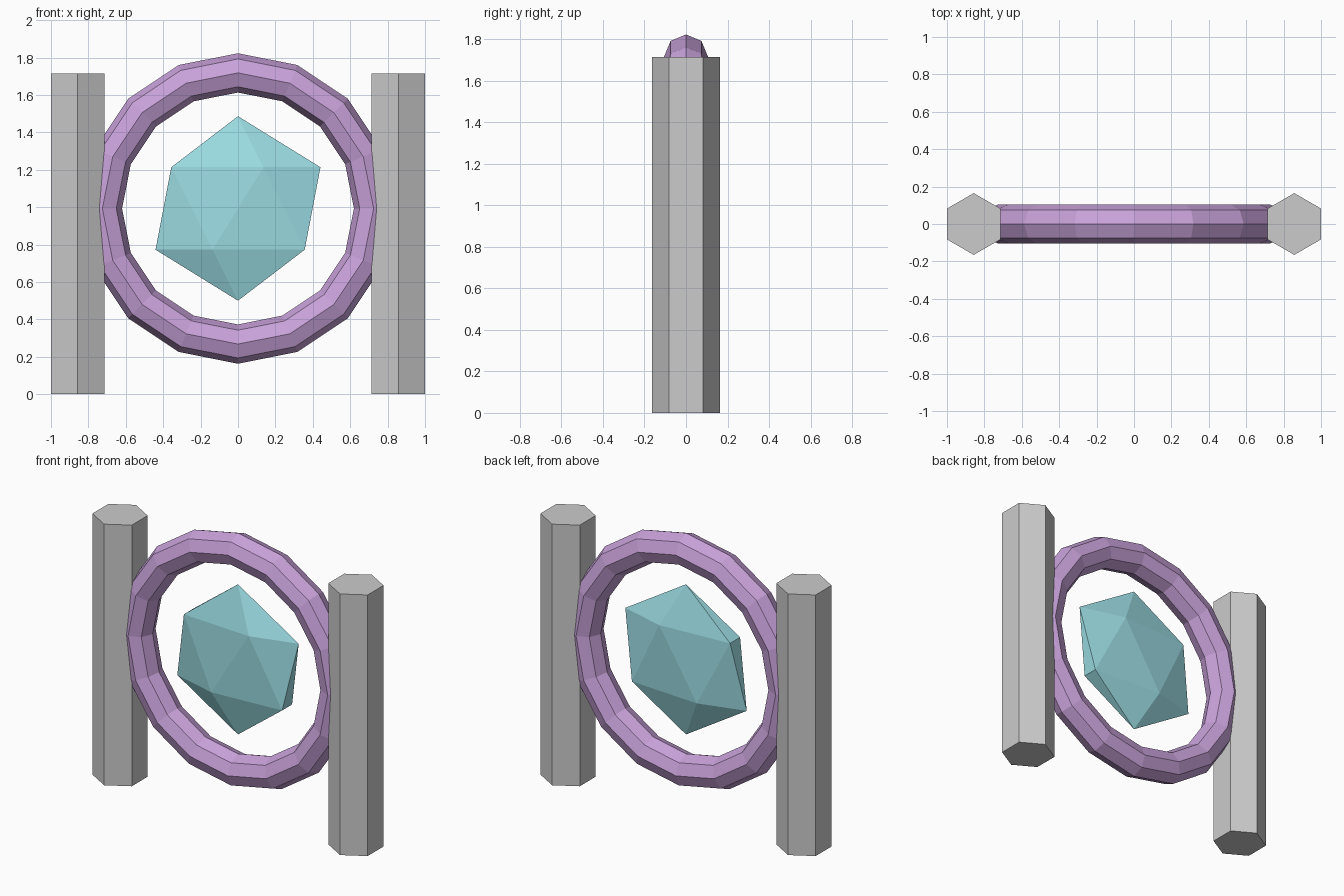
import bpy
from math import pi

if "Cube" in bpy.data.objects:
    bpy.data.objects.remove(bpy.data.objects["Cube"])

CENTRE_Z = 0.993


def finish(name, colour=None):
    obj = bpy.context.object
    obj.name = name
    if colour:
        mat = bpy.data.materials.new(name + "_colour")
        mat.diffuse_color = (*colour, 1)
        mat.use_nodes = True
        mat.node_tree.nodes["Principled BSDF"].inputs["Base Color"].default_value = mat.diffuse_color
        obj.data.materials.append(mat)
    return obj


# Two hexagonal pillars, corners pointing to front and back
PILLAR_H = 1.715
for side, x in (("left", -0.857), ("right", 0.857)):
    bpy.ops.mesh.primitive_cylinder_add(vertices=6, radius=0.165, depth=PILLAR_H,
                                        location=(x, 0, PILLAR_H / 2))
    finish(side + "_pillar")

# Upright low-poly ring, its sides sunk into the pillars
bpy.ops.mesh.primitive_torus_add(major_segments=16, minor_segments=8,
                                 major_radius=0.725, minor_radius=0.105,
                                 location=(0, 0, CENTRE_Z), rotation=(pi / 2, 0, 0))
finish("portal_ring", (0.58, 0.36, 0.70))

# Flattened icosahedron crystal floating in the ring
bpy.ops.mesh.primitive_ico_sphere_add(subdivisions=1, radius=0.493,
                                      location=(0, 0, CENTRE_Z))
finish("crystal", (0.33, 0.72, 0.77)).scale = (1, 0.2, 1)
